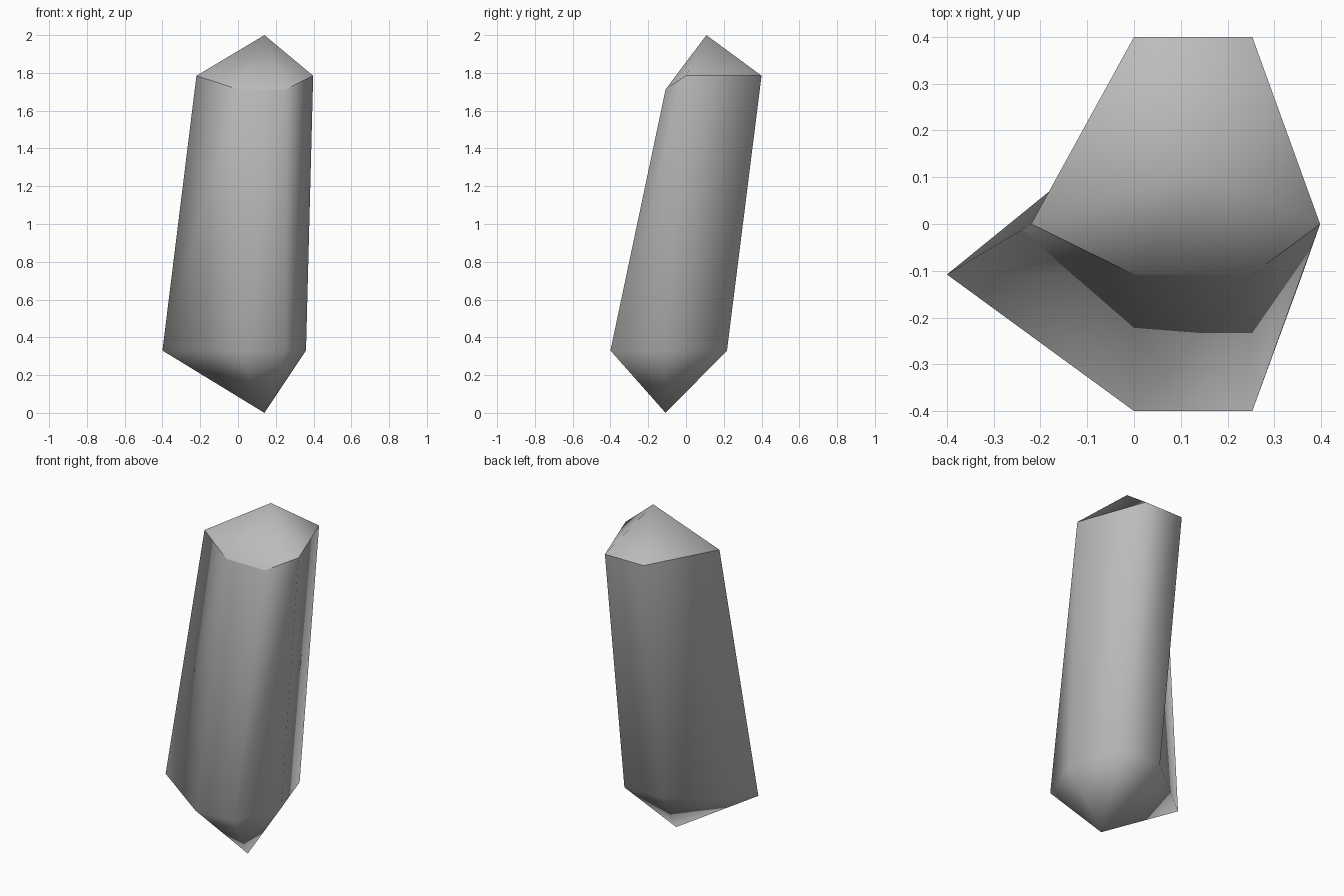
import bpy
import bmesh

old = bpy.data.objects.get("Cube")
if old:
    bpy.data.objects.remove(old, do_unlink=True)


def make_material(name, value):
    mat = bpy.data.materials.new(name)
    mat.use_nodes = True
    colour = (value, value, value, 1.0)
    mat.diffuse_color = colour
    mat.node_tree.nodes["Principled BSDF"].inputs["Base Color"].default_value = colour
    return mat


# Six-sided outlines at the shoulder and the foot, in matching order
shoulder = [(-0.22, 0, 1.785), (0, -0.108, 1.713), (0.253, -0.108, 1.713),
            (0.398, 0, 1.785), (0.253, 0.4, 1.785), (0, 0.4, 1.785)]
foot = [(-0.4, -0.108, 0.33), (0, -0.4, 0.33), (0.253, -0.4, 0.33),
        (0.36, -0.108, 0.33), (0.253, 0.217, 0.33), (0, 0.217, 0.33)]

bm = bmesh.new()
upper = [bm.verts.new(p) for p in shoulder]
lower = [bm.verts.new(p) for p in foot]
top_tip = bm.verts.new((0.14, 0.108, 2.0))
bottom_tip = bm.verts.new((0.14, -0.108, 0.0))

# Pointed cap, slanted sides and pointed base
for i in range(len(upper)):
    j = (i + 1) % len(upper)
    bm.faces.new((upper[i], upper[j], top_tip))
    bm.faces.new((lower[i], lower[j], upper[j]))
    bm.faces.new((lower[i], upper[j], upper[i]))
    bm.faces.new((lower[j], lower[i], bottom_tip))

bmesh.ops.recalc_face_normals(bm, faces=bm.faces)
for face in bm.faces:
    face.smooth = True

# Crisp rim between cap and sides, everything else shaded softly
for edge in bm.edges:
    if all(v in upper for v in edge.verts):
        edge.smooth = False

mesh = bpy.data.meshes.new("crystal")
bm.to_mesh(mesh)
bm.free()
mesh.materials.append(make_material("stone grey", 0.5))
crystal = bpy.data.objects.new("crystal", mesh)
bpy.context.collection.objects.link(crystal)
